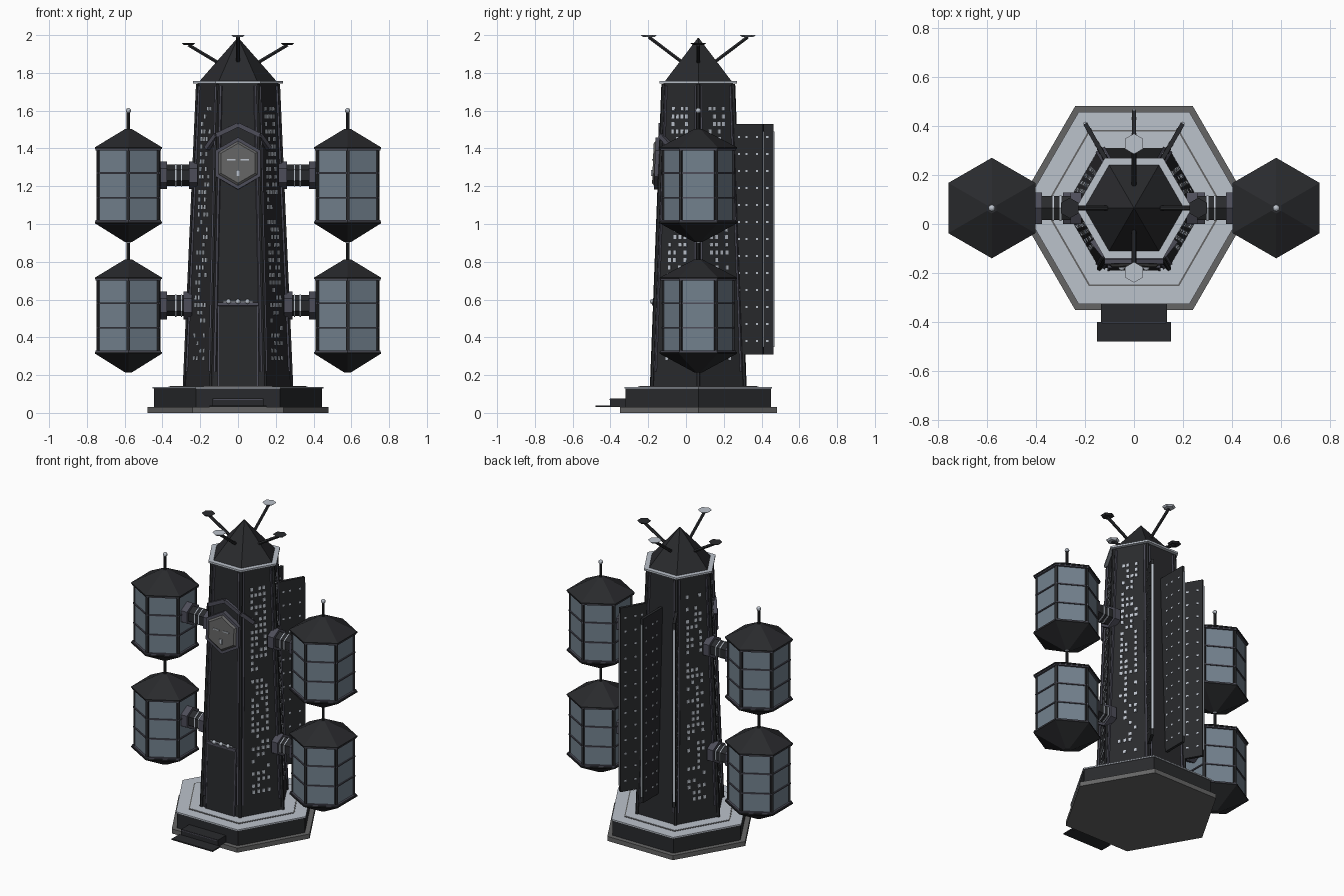
import bpy, bmesh, math, random
from math import radians, cos, sin, pi
from mathutils import Vector, Matrix

if "Cube" in bpy.data.objects:
    bpy.data.objects.remove(bpy.data.objects["Cube"])

random.seed(4)
CY = 0.065                       # tower axis sits slightly behind the origin
T = Matrix.Translation
AXIS = T((0, CY, 0))


def mat(name, c):
    m = bpy.data.materials.new(name)
    m.diffuse_color = (*c, 1)
    m.use_nodes = True
    m.node_tree.nodes["Principled BSDF"].inputs["Base Color"].default_value = m.diffuse_color
    return m


DARK = mat("dark_metal", (0.022, 0.023, 0.026))
LIGHT = mat("light_metal", (0.50, 0.54, 0.60))
GLASS = mat("blue_grey_panel", (0.17, 0.22, 0.27))
TRIM = mat("violet_grey_trim", (0.075, 0.075, 0.10))
STONE = mat("grey_stone", (0.13, 0.13, 0.13))


class Part:
    """Collects solids into one named object."""
    def __init__(self, name, material):
        self.name, self.material, self.bm = name, material, bmesh.new()

    def frustum(self, r0, r1, z0, z1, m=AXIS, off=0.0, n=6):
        rings = [[self.bm.verts.new(m @ Vector((r * cos(off + 2 * pi * i / n), r * sin(off + 2 * pi * i / n), z)))
                  for i in range(n)] for r, z in ((r0, z0), (r1, z1))]
        self.bm.faces.new(rings[0][::-1])
        self.bm.faces.new(rings[1])
        for i in range(n):
            j = (i + 1) % n
            self.bm.faces.new((rings[0][i], rings[0][j], rings[1][j], rings[1][i]))
        return self

    def box(self, size, m):
        bmesh.ops.create_cube(self.bm, size=1, matrix=m @ Matrix.Diagonal((*size, 1)))
        return self

    def bar(self, p, q, r, n=6, off=0.0):
        p, q = Vector(p), Vector(q)
        m = T(p) @ (q - p).to_track_quat('Z', 'Y').to_matrix().to_4x4()
        return self.frustum(r, r, 0, (q - p).length, m, off, n)

    def ball(self, p, r):
        bmesh.ops.create_uvsphere(self.bm, u_segments=12, v_segments=8, radius=r, matrix=T(p))
        return self

    def done(self):
        me = bpy.data.meshes.new(self.name)
        bmesh.ops.recalc_face_normals(self.bm, faces=self.bm.faces)
        self.bm.to_mesh(me)
        self.bm.free()
        me.materials.append(self.material)
        bpy.context.collection.objects.link(bpy.data.objects.new(self.name, me))


def rad(z):                      # tower corner radius at height z
    return 0.283 - 0.07 * (z - 0.14) / 1.6


def on_face(deg, u, z, d=0.0):   # frame on a tower wall: x out, y along, z up
    a = radians(deg)
    h = rad(z) * cos(pi / 6) + d
    p = (h * cos(a) - u * sin(a), CY + h * sin(a) + u * cos(a), z)
    return T(p) @ Matrix.Rotation(a, 4, 'Z') @ Matrix.Rotation(-0.038, 4, 'Y')


def polar(deg, r, z):
    return (r * cos(radians(deg)), CY + r * sin(radians(deg)), z)


# Base
Part("base_slab", STONE).frustum(0.48, 0.48, 0, 0.03).done()
Part("base_plinth", DARK).frustum(0.445, 0.445, 0.03, 0.13).done()
Part("base_deck", LIGHT).frustum(0.452, 0.452, 0.13, 0.138).done()
Part("deck_seam", STONE).frustum(0.368, 0.368, 0.137, 0.140).done()
Part("deck_inner", LIGHT).frustum(0.360, 0.360, 0.138, 0.142).done()
s = Part("entry_steps", DARK)
s.box((0.27, 0.10, 0.045), T((0, -0.352, 0.0525)))
s.box((0.30, 0.08, 0.008), T((0, -0.44, 0.034))).done()
Part("step_edge", TRIM).box((0.26, 0.006, 0.006), T((0, -0.402, 0.07))).done()

# Tower shell, corner ribs and wall strips
Part("tower_body", DARK).frustum(0.283, 0.213, 0.14, 1.745).done()
ribs, strips = Part("corner_ribs", DARK), Part("wall_strips", TRIM)
for k in range(6):
    a = 60 * k
    ribs.bar(polar(a, rad(0.14), 0.14), polar(a, rad(1.74), 1.74), 0.011, 6)
    for side in (-1, 1):
        lo = on_face(a + 30, side * 0.122, 0.22).translation
        hi = on_face(a + 30, side * 0.090, 1.73).translation
        strips.bar(lo, hi, 0.009, 4, pi / 4)
ribs.done()
strips.done()

# Lit windows on the four slanting walls
w = Part("windows", LIGHT)
for deg in (-30, 30, 150, 210):
    for row in range(34):
        z = 0.29 + row * 0.04
        for col in (-1.5, -0.5, 0.5, 1.5):
            if random.random() < 0.62:
                w.box((0.006, 0.017, 0.021), on_face(deg, col * 0.031 * rad(z) / 0.25, z, 0.001))
w.done()

# Front door panel with lintel and lamps
Part("door_panel", DARK).box((0.016, 0.20, 0.43), on_face(-90, 0, 0.355, 0.002)).done()
Part("door_frame", TRIM).box((0.02, 0.215, 0.016), on_face(-90, 0, 0.575, 0.006)).box(
    (0.014, 0.008, 0.43), on_face(-90, -0.104, 0.355, 0.004)).box(
    (0.014, 0.008, 0.43), on_face(-90, 0.104, 0.355, 0.004)).done()
lamp = Part("door_lamps", LIGHT).bar((-0.08, -0.174, 0.59), (0.08, -0.174, 0.59), 0.005)
for x in (-0.05, 0, 0.05):
    lamp.ball((x, -0.178, 0.59), 0.013)
lamp.done()

# Hexagonal front plate with chevron hood
E = on_face(-90, 0, 1.32) @ Matrix.Rotation(pi / 2, 4, 'Y')
Part("front_plate_rim", TRIM).frustum(0.138, 0.138, -0.01, 0.03, E).done()
Part("front_plate", STONE).frustum(0.118, 0.105, 0.03, 0.04, E).done()
marks = Part("front_plate_marks", LIGHT)
for x in (-0.035, 0.035):
    marks.box((0.006, 0.045, 0.006), on_face(-90, x, 1.34, 0.042))
marks.box((0.012, 0.02, 0.03), on_face(-90, 0, 1.27, 0.042)).done()
hood = Part("front_hood", TRIM)
for side in (-1, 1):
    pts = [on_face(-90, side * u, z, d).translation
           for u, z, d in ((0.165, 1.40, -0.06), (0.115, 1.47, 0.005), (0.0, 1.525, 0.005))]
    hood.bar(pts[0], pts[1], 0.017, 4, pi / 4).bar(pts[1], pts[2], 0.017, 4, pi / 4)
hood.done()

# Radial rear fins
fin, edge, dots = Part("rear_fins", DARK), Part("fin_edges", LIGHT), Part("fin_lights", LIGHT)
for deg in (60, 90, 120):
    F = AXIS @ Matrix.Rotation(radians(deg), 4, 'Z')
    fin.box((0.24, 0.018, 1.22), F @ T((0.278, 0, 0.92)))
    edge.box((0.008, 0.012, 1.14), F @ T((0.400, 0, 0.92)))
    for r in (0.255, 0.30, 0.365):
        for i in range(13):
            dots.box((0.013, 0.022, 0.011), F @ T((r, 0, 0.38 + i * 0.09)))
fin.done()
edge.done()
dots.done()

# Roof and four dish masts
Part("roof_rim", LIGHT).frustum(0.237, 0.237, 1.745, 1.757).done()
Part("roof", DARK).frustum(0.203, 0.003, 1.757, 1.985).done()
masts, dish_d, dish_l = Part("masts", DARK), Part("side_dishes", DARK), Part("end_dishes", LIGHT)
for deg in (0, 90, 180, 270):
    ends = deg in (90, 270)
    r, z = 0.262, 1.99 if ends else 1.948
    masts.bar(polar(deg, 0.09, 1.86 if ends else 1.845), polar(deg, r, z), 0.010, 6)
    (dish_l if ends else dish_d).frustum(0.030, 0.042, z, z + 0.010, T(polar(deg, r, 0)), pi / 2)
for p in (masts, dish_d, dish_l):
    p.done()

# Four side pods with their connecting arms
for sx, sname in ((-1, "left"), (1, "right")):
    for zb, lname in ((0.32, "lower"), (1.01, "upper")):
        name = f"{sname}_{lname}_pod"
        P = T((sx * 0.58, CY, zb))
        v = pi / 2                # corners point to front and back
        Part(name + "_walls", GLASS).frustum(0.186, 0.186, 0, 0.39, P, v).done()
        cap = Part(name + "_caps", DARK)
        cap.frustum(0.205, 0.205, 0.388, 0.396, P, v).frustum(0.205, 0.022, 0.396, 0.492, P, v)
        cap.frustum(0.205, 0.205, -0.006, 0.002, P, v).frustum(0.022, 0.205, -0.105, -0.006, P, v)
        cap.frustum(0.009, 0.009, 0.48, 0.58, P, n=8)
        for k in range(6):
            a = v + k * pi / 3
            cap.box((0.014, 0.018, 0.39), P @ Matrix.Rotation(a, 4, 'Z') @ T((0.184, 0, 0.195)))
        cap.done()
        band = Part(name + "_bands", TRIM)
        for h in (0.13, 0.26):
            band.frustum(0.194, 0.194, h - 0.004, h + 0.004, P, v)
        for h in (0.006, 0.384):
            band.frustum(0.200, 0.200, h - 0.004, h + 0.004, P, v)
        band.done()
        Part(name + "_tip", LIGHT).ball((sx * 0.58, CY, zb + 0.59), 0.014).done()
        # Arm: dark tube, end collars, two pale hoops
        zc = zb + 0.248
        x0 = rad(zc) - 0.02

        def seg(part, a, b, r):
            part.bar((sx * a, CY, zc), (sx * b, CY, zc), r, 6, pi / 2)
        tube = Part(f"{sname}_{lname}_arm", DARK)
        seg(tube, x0, 0.42, 0.056)
        tube.done()
        collar = Part(f"{sname}_{lname}_arm_collars", TRIM)
        seg(collar, x0, x0 + 0.045, 0.074)
        seg(collar, 0.375, 0.42, 0.074)
        collar.done()
        hoop = Part(f"{sname}_{lname}_arm_hoops", LIGHT)
        seg(hoop, 0.296, 0.303, 0.060)
        seg(hoop, 0.326, 0.333, 0.060)
        hoop.done()
